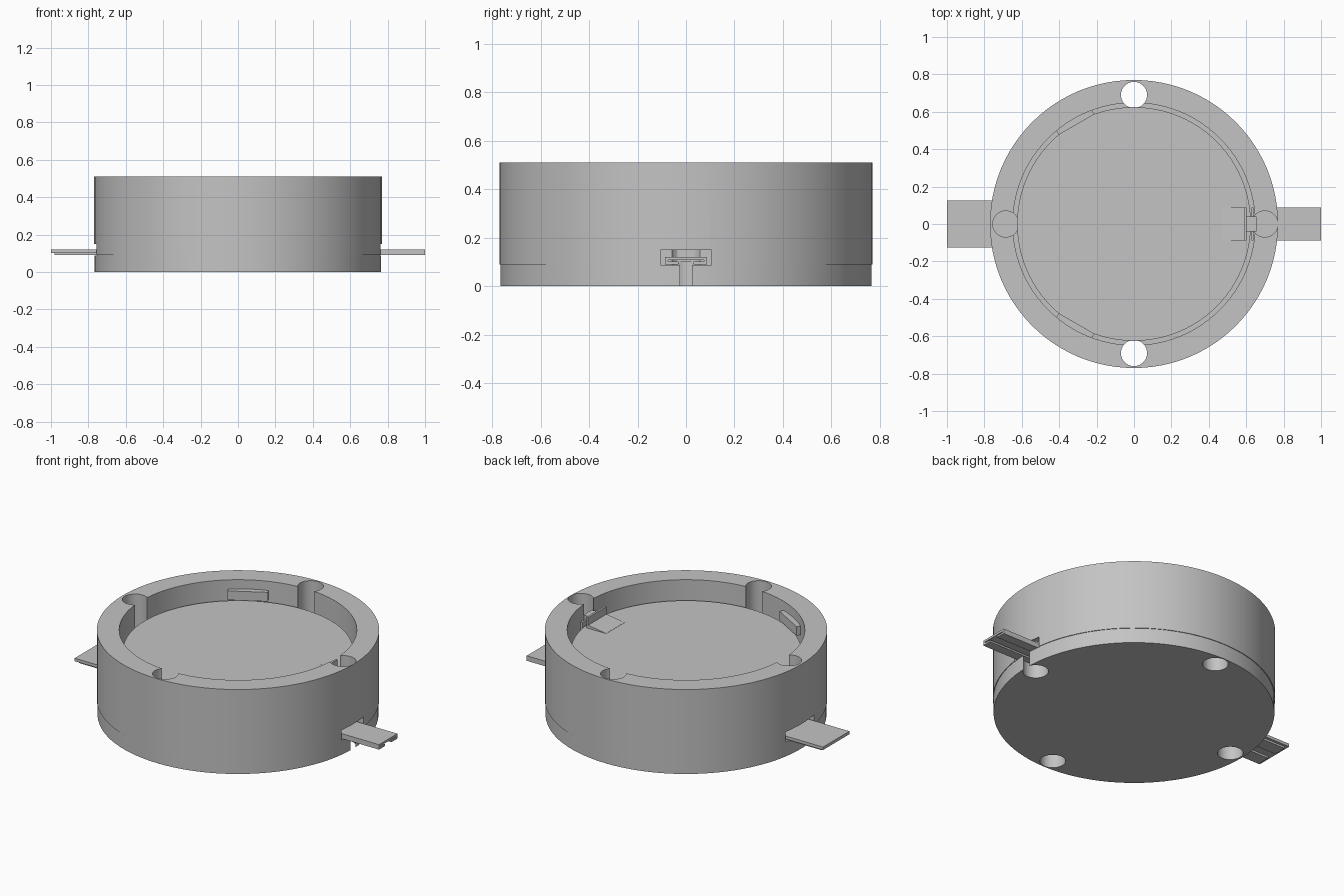
import bpy, bmesh, math
from mathutils import Matrix, Vector

cube = bpy.data.objects.get("Cube")
if cube:
    bpy.data.objects.remove(cube, do_unlink=True)

grey = bpy.data.materials.new("plain_grey")
grey.use_nodes = True
COLOUR = (0.55, 0.55, 0.55, 1)
grey.diffuse_color = COLOUR
grey.node_tree.nodes["Principled BSDF"].inputs["Base Color"].default_value = COLOUR

SIDES = 96
HEIGHT, FLOOR = 0.51, 0.395
OUTER, POCKET, DISC = 0.77, 0.648, 0.625


def finish(name, bm):
    bmesh.ops.recalc_face_normals(bm, faces=bm.faces)
    mesh = bpy.data.meshes.new(name)
    bm.to_mesh(mesh)
    bm.free()
    mesh.materials.append(grey)
    ob = bpy.data.objects.new(name, mesh)
    bpy.context.collection.objects.link(ob)
    return ob


def activate(ob):
    bpy.ops.object.select_all(action="DESELECT")
    ob.select_set(True)
    bpy.context.view_layer.objects.active = ob


def smooth(ob):
    activate(ob)
    bpy.ops.object.shade_smooth_by_angle(angle=math.radians(30))


def box(name, lo, hi, turn=0):
    lo, hi = Vector(lo), Vector(hi)
    bm = bmesh.new()
    bmesh.ops.create_cube(bm, size=1)
    place = Matrix.Translation((lo + hi) / 2) @ Matrix.Diagonal((hi - lo).to_4d())
    bm.transform(Matrix.Rotation(turn, 4, "Z") @ place)
    return finish(name, bm)


def lathe(name, profile):
    bm = bmesh.new()
    verts = [bm.verts.new((r, 0, z)) for r, z in profile]
    edges = [bm.edges.new(pair) for pair in zip(verts, verts[1:])]
    bmesh.ops.spin(bm, geom=verts + edges, cent=(0, 0, 0), axis=(0, 0, 1),
                   angle=math.tau, steps=SIDES, use_duplicate=False)
    bmesh.ops.remove_doubles(bm, verts=bm.verts, dist=1e-5)
    return finish(name, bm)


def rod(name, x, y, radius, z0, z1):
    bm = bmesh.new()
    bmesh.ops.create_cone(bm, cap_ends=True, segments=40, radius1=radius,
                          radius2=radius, depth=z1 - z0)
    bm.transform(Matrix.Translation((x, y, (z0 + z1) / 2)))
    return finish(name, bm)


def prism(name, points, vec, to_3d):
    bm = bmesh.new()
    face = bm.faces.new([bm.verts.new(to_3d(*p)) for p in points])
    new = bmesh.ops.extrude_face_region(bm, geom=[face])["geom"]
    bmesh.ops.translate(bm, vec=vec,
                        verts=[g for g in new if isinstance(g, bmesh.types.BMVert)])
    return finish(name, bm)


def cut(ob, cutter):
    cutter.hide_render = True
    mod = ob.modifiers.new("cut", "BOOLEAN")
    mod.operation, mod.solver, mod.object = "DIFFERENCE", "EXACT", cutter
    activate(ob)
    bpy.ops.object.modifier_apply(modifier=mod.name)
    bpy.data.objects.remove(cutter, do_unlink=True)


# Round housing with a slightly narrower base and an open pocket
housing = lathe("housing", [(0, 0), (0.766, 0), (0.766, 0.09), (OUTER, 0.09),
                            (OUTER, HEIGHT), (POCKET, HEIGHT), (POCKET, 0.17), (0, 0.17)])

# Four vertical holes through the rim
for x, y in [(0.7, 0), (-0.685, 0), (0, 0.69), (0, -0.69)]:
    cut(housing, rod("hole_cutter", x, y, 0.07, -0.1, 0.7))

# Side slots for the terminals
cut(housing, box("slot_cutter", (0.66, -0.105, 0.088), (0.9, 0.105, 0.15)))
cut(housing, box("slot_cutter", (-0.9, -0.135, 0.088), (-0.65, 0.135, 0.15)))
smooth(housing)

# Disc lying in the pocket
disc = lathe("pocket_disc", [(0, 0.165), (DISC, 0.165), (DISC, FLOOR), (0, FLOOR)])
smooth(disc)

# Retaining clips on the pocket wall
for side, angle in (("back", 120), ("front", 240)):
    box(side + "_clip", (0.614, -0.11, 0.4), (0.655, 0.11, 0.455), math.radians(angle))

# Narrow terminal: a strip folded into a channel with inward lips
half = [(0.03, 0.09), (0.087, 0.09), (0.087, 0.12)]
inner = [(0.074, 0.107), (0.074, 0.101), (0.03, 0.101)]
loop = half + [(-y, z) for y, z in reversed(half)]
loop += [(-y, z) for y, z in reversed(inner)] + inner
prism("narrow_terminal", loop, (0.37, 0, 0), lambda y, z: (0.63, y, z))

# Wide terminal: flat plate with two folded strips below
box("wide_terminal", (-1, -0.125, 0.102), (-0.6, 0.125, 0.12))
for side, y in (("back", 0.07), ("front", -0.07)):
    box(side + "_wide_terminal_fold", (-0.98, y - 0.04, 0.09), (-0.72, y + 0.04, 0.103))

# Spring contact: sloping tongue, upright plate and its wall bracket
tongue = [(0.47, FLOOR - 0.01), (0.47, FLOOR + 0.001), (0.6, FLOOR + 0.02), (0.6, FLOOR - 0.01)]
prism("contact_tongue", tongue, (0, 0.175, 0), lambda x, z: (x, -0.0875, z))
box("contact_plate", (0.59, -0.0875, FLOOR - 0.01), (0.602, 0.0875, 0.46))
box("contact_bracket", (0.6, -0.04, 0.4), (0.655, 0.04, 0.44))
box("contact_riser", (0.628, -0.0875, 0.1), (0.64, 0.0875, 0.42))
